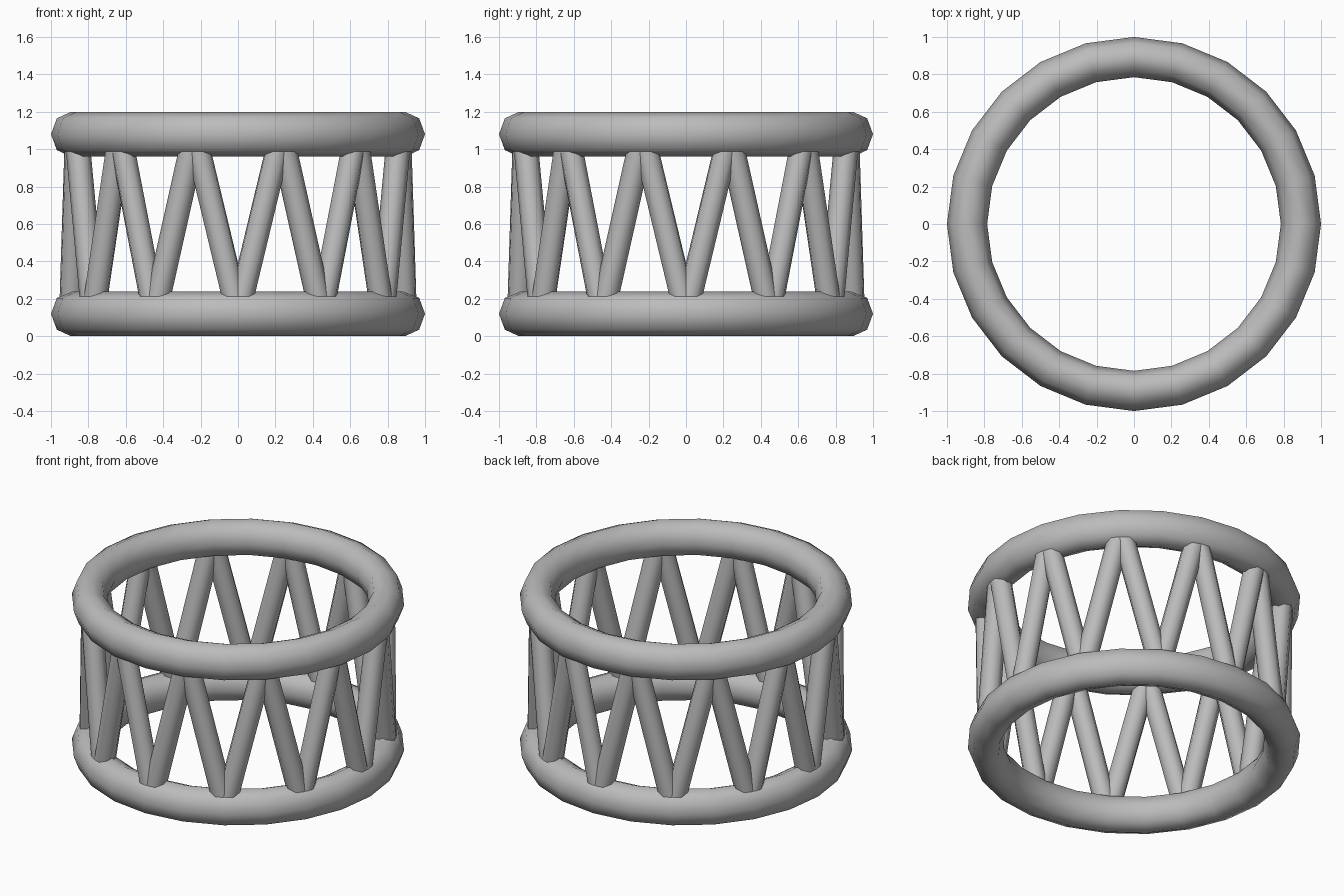
import bpy
from math import sin, cos, radians
from mathutils import Vector

cube = bpy.data.objects.get("Cube")
if cube:
    bpy.data.objects.remove(cube, do_unlink=True)

RING_R = 0.8925      # centre line of both rings
LOW, HIGH = 0.12, 1.08
STRUT_R = 0.066

grey = bpy.data.materials.new("plain_grey")
grey.use_nodes = True
colour = (0.5, 0.5, 0.5, 1)
grey.diffuse_color = colour
grey.node_tree.nodes["Principled BSDF"].inputs["Base Color"].default_value = colour


def finish(name):
    obj = bpy.context.object
    obj.name = name
    obj.data.materials.append(grey)
    bpy.ops.object.shade_smooth_by_angle(angle=radians(62))
    return obj


def ring(name, z):
    bpy.ops.mesh.primitive_torus_add(
        major_segments=24, minor_segments=8, major_radius=RING_R,
        minor_radius=0.1075, location=(0, 0, z))
    obj = finish(name)
    obj.scale.z = 0.12 / 0.1075


def joint(step):
    """Zigzag corner: even steps on the lower ring, odd on the upper."""
    a = radians(15 * step)
    return Vector((RING_R * cos(a), RING_R * sin(a), HIGH if step % 2 else LOW))


def strut(name, start, end):
    axis = (end - start).normalized()
    mid = (start + end) / 2
    bpy.ops.mesh.primitive_cylinder_add(
        vertices=8, radius=STRUT_R, depth=(end - start).length)
    obj = finish(name)
    # Align the tube with one flat side facing outward
    out = Vector((mid.x, mid.y, 0)).normalized()
    side = axis.cross(out).normalized()
    out = side.cross(axis)
    turn = radians(22.5)
    for v in obj.data.vertices:
        x = v.co.x * cos(turn) - v.co.y * sin(turn)
        y = v.co.x * sin(turn) + v.co.y * cos(turn)
        v.co = mid + out * x + side * y + axis * v.co.z


# Two rings joined by a zigzag of struts
ring("lower_ring", LOW)
ring("upper_ring", HIGH)
for i in range(24):
    strut(f"strut_{i + 1}", joint(i), joint(i + 1))
